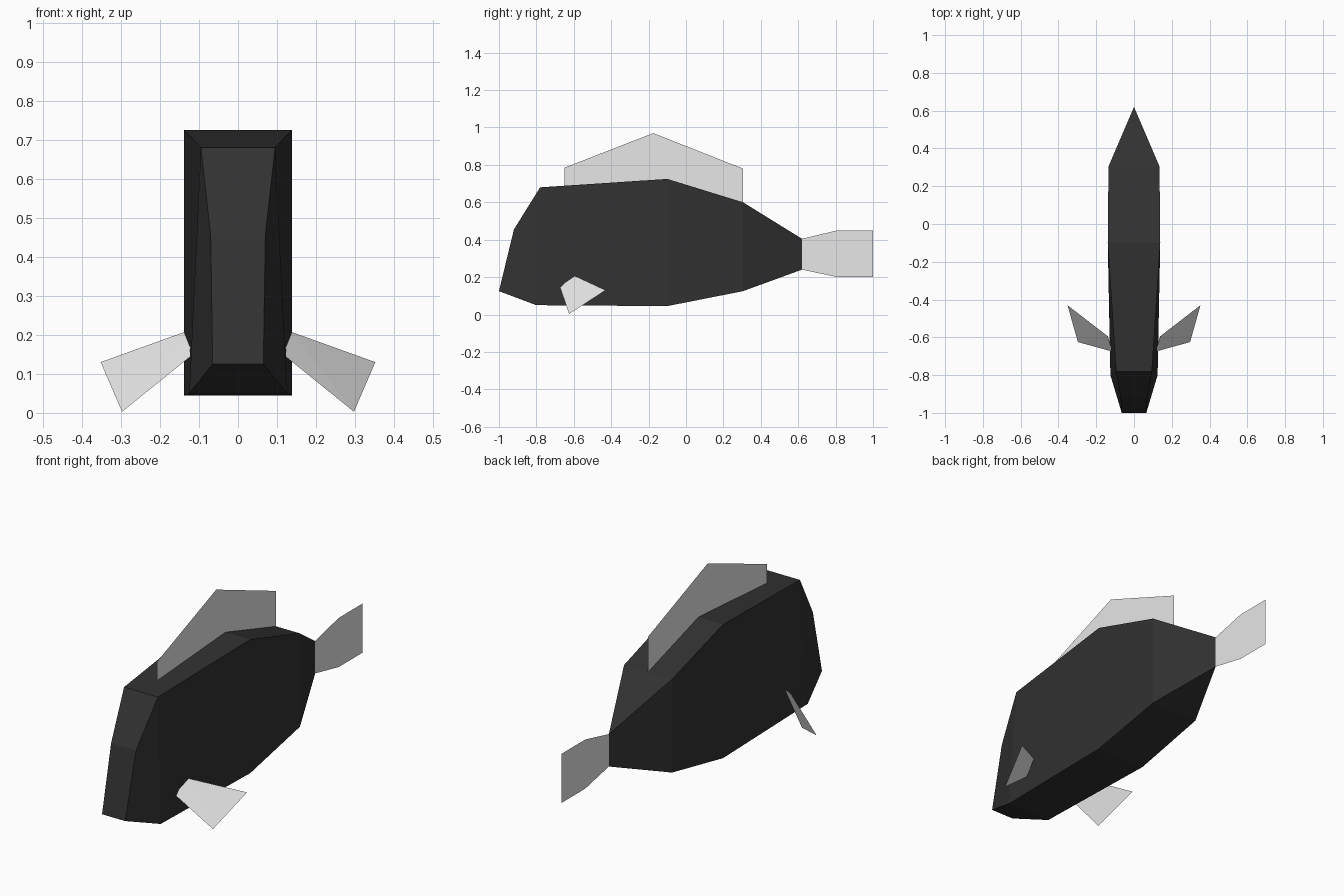
import bpy, bmesh

if "Cube" in bpy.data.objects:
    bpy.data.objects.remove(bpy.data.objects["Cube"])


def material(name, v):
    m = bpy.data.materials.new(name)
    m.diffuse_color = (v, v, v, 1)
    m.use_nodes = True
    m.node_tree.nodes["Principled BSDF"].inputs["Base Color"].default_value = m.diffuse_color
    return m


dark = material("dark grey", 0.031)
pale = material("pale grey", 0.8)


def make_object(name, bm, mat):
    me = bpy.data.meshes.new(name)
    bm.to_mesh(me)
    bm.free()
    me.materials.append(mat)
    ob = bpy.data.objects.new(name, me)
    bpy.context.collection.objects.link(ob)
    return ob


def sheet(name, points):
    """Flat fin made from one outline."""
    bm = bmesh.new()
    bm.faces.new([bm.verts.new(p) for p in points])
    bmesh.ops.triangulate(bm, faces=bm.faces[:])
    return make_object(name, bm, pale)


# Body: side outline as (y, z, half width), clockwise from the chin
outline = [(-1, .125, .065), (-.92, .455, .07), (-.78, .68, .095),
           (-.10, .725, .139), (.305, .60, .135), (.62, .405, 0),
           (.62, .24, 0), (.305, .125, .135), (-.10, .045, .139),
           (-.80, .05, .125)]
bm = bmesh.new()
right = [bm.verts.new((w, y, z)) for y, z, w in outline]
left = [bm.verts.new((-w, y, z)) for y, z, w in outline]
n = len(outline)
for i in range(n):                      # front, back and belly strip
    j = (i + 1) % n
    if i != 5:                          # the tail end is a sharp edge
        bm.faces.new((right[i], right[j], left[j], left[i]))
for panel in ((0, 1, 2, 9), (2, 3, 8, 9), (3, 4, 7, 8), (4, 5, 6, 7)):
    for side in (right, left):          # flanks
        bm.faces.new([side[k] for k in panel])
bmesh.ops.remove_doubles(bm, verts=bm.verts[:], dist=1e-4)
bmesh.ops.recalc_face_normals(bm, faces=bm.faces[:])
make_object("body", bm, dark)

# Fins on the centre plane
dorsal = [(-.65, .68), (-.65, .785), (-.175, .97), (.305, .78), (.305, .595), (-.10, .715)]
sheet("dorsal_fin", [(0, y, z) for y, z in dorsal])
tail = [(.62, .405), (.81, .45), (1, .45), (.93, .325), (1, .2), (.81, .2), (.62, .24)]
sheet("tail_fin", [(0, y, z) for y, z in tail])

# Paired side fins
pectoral = [(.115, -.675, .15), (.138, -.595, .207), (.352, -.43, .13), (.297, -.625, .003)]
for name, s in (("right_side_fin", 1), ("left_side_fin", -1)):
    sheet(name, [(s * x, y, z) for x, y, z in pectoral])
